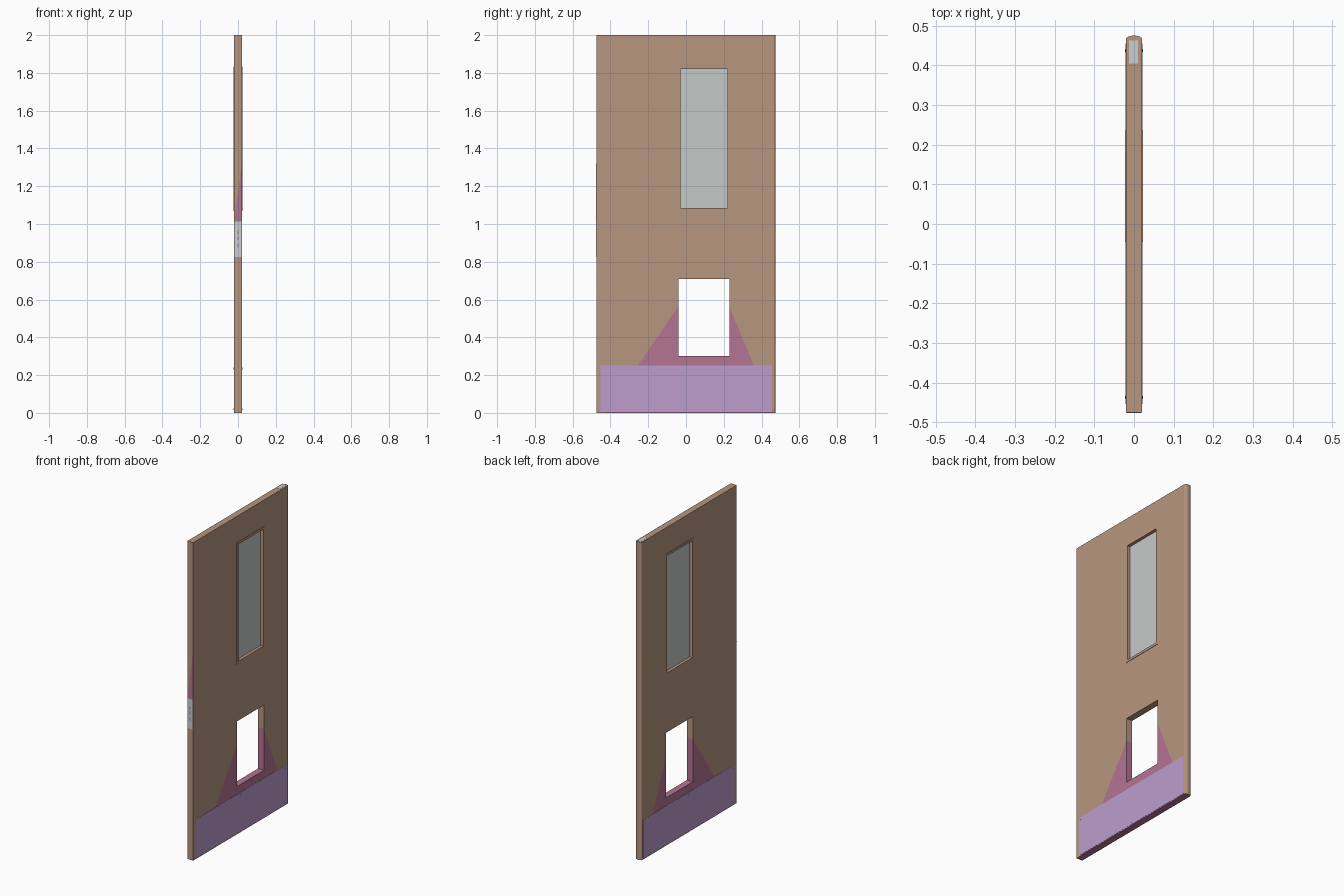
import bpy, bmesh, math
from mathutils import Vector

if "Cube" in bpy.data.objects:
    bpy.data.objects.remove(bpy.data.objects["Cube"])

T = 0.0205                      # half thickness of the door leaf
Y0, Y1, H = -0.475, 0.465, 2.0  # leaf extents
HOLE = (-0.04, 0.23, 0.30, 0.71)
GLASS = (-0.03, 0.22, 1.085, 1.82)


def material(name, rgb):
    m = bpy.data.materials.new(name)
    m.diffuse_color = (*rgb, 1)
    m.use_nodes = True
    m.node_tree.nodes["Principled BSDF"].inputs["Base Color"].default_value = m.diffuse_color
    return m


WOOD = material("tan wood", (0.475, 0.305, 0.213))
PINK = material("dusty pink", (0.46, 0.172, 0.295))
LILAC = material("lilac", (0.51, 0.337, 0.61))
PANE = material("pale grey glass", (0.56, 0.585, 0.575))
STEEL = material("light metal", (0.60, 0.63, 0.65))


def finish(name, bm, *mats):
    bmesh.ops.recalc_face_normals(bm, faces=bm.faces)
    me = bpy.data.meshes.new(name)
    bm.to_mesh(me)
    bm.free()
    for m in mats:
        me.materials.append(m)
    ob = bpy.data.objects.new(name, me)
    bpy.context.collection.objects.link(ob)
    return ob


def prism(name, points, offset, mat):
    """Extrude a flat outline along an offset."""
    bm = bmesh.new()
    f = bm.faces.new([bm.verts.new(p) for p in points])
    r = bmesh.ops.extrude_face_region(bm, geom=[f], use_keep_orig=True)
    vs = [v for v in r["geom"] if isinstance(v, bmesh.types.BMVert)]
    bmesh.ops.translate(bm, verts=vs, vec=offset)
    return finish(name, bm, mat)


def box(name, x0, x1, y0, y1, z0, z1, mat):
    pts = [(x0, y0, z0), (x1, y0, z0), (x1, y1, z0), (x0, y1, z0)]
    return prism(name, pts, (0, 0, z1 - z0), mat)


def sheet(ys, zs, skip):
    """Grid of quads in the y-z plane without the cells inside an opening."""
    bm = bmesh.new()
    v = [[bm.verts.new((-T, y, z)) for z in zs] for y in ys]
    for i in range(len(ys) - 1):
        for j in range(len(zs) - 1):
            cy, cz = (ys[i] + ys[i + 1]) / 2, (zs[j] + zs[j + 1]) / 2
            if not any(a < cy < b and c < cz < d for a, b, c, d in skip):
                bm.faces.new((v[i][j], v[i + 1][j], v[i + 1][j + 1], v[i][j + 1]))
    return bm


# Door leaf with two openings and a painted flare around the lower one
bm = sheet([Y0, -0.04, -0.03, 0.22, 0.23, Y1],
           [0, 0.30, 0.71, 1.085, 1.82, H], [HOLE, GLASS])
FLARE = [((-0.255, 0.25), (-0.04, 0.565)), ((0.36, 0.25), (0.23, 0.56))]
for (ya, za), (yb, zb) in FLARE:
    bmesh.ops.bisect_plane(bm, geom=bm.verts[:] + bm.edges[:] + bm.faces[:],
                           plane_co=(0, ya, za), plane_no=(0, zb - za, ya - yb))
r = bmesh.ops.extrude_face_region(bm, geom=bm.faces[:], use_keep_orig=True)
bmesh.ops.translate(bm, vec=(2 * T, 0, 0),
                    verts=[v for v in r["geom"] if isinstance(v, bmesh.types.BMVert)])


def edge_y(line, z):
    (ya, za), (yb, zb) = line
    return ya + (yb - ya) * (z - za) / (zb - za)


for f in bm.faces:
    c = f.calc_center_median()
    inside = edge_y(FLARE[0], c.z) - 1e-4 < c.y < edge_y(FLARE[1], c.z) + 1e-4
    f.material_index = int(c.z < 0.001 or (c.z < 0.6 and inside))
finish("door_leaf", bm, WOOD, PINK)

# Rounded long edge
arc = [(T * math.cos(a), Y1 + 0.010 * math.sin(a), 0)
       for a in (math.pi * i / 12 for i in range(13))]
edge = prism("rounded_edge", arc, (0, 0, H), WOOD)
bpy.context.view_layer.objects.active = edge
edge.select_set(True)
bpy.ops.object.shade_smooth_by_angle(angle=math.radians(35))

# Glass pane in the upper opening
box("glass_pane", -0.004, 0.004, *GLASS, PANE)

# Window mouldings, kick plates and their screws on both faces
a, b, c, d = GLASS
w = 0.015
for s, side in ((-1, "left"), (1, "right")):
    x0, x1 = sorted((s * 0.010, s * 0.0230))
    for part, y0, y1, z0, z1 in (("bottom", a - w, b + w, c - w, c),
                                 ("top", a - w, b + w, d, d + w),
                                 ("front", a - w, a, c, d),
                                 ("back", b, b + w, c, d)):
        box(f"window_moulding_{part}_{side}", x0, x1, y0, y1, z0, z1, WOOD)
    x0, x1 = sorted((s * 0.020, s * 0.0217))
    box(f"kick_plate_{side}", x0, x1, -0.453, 0.455, 0.006, 0.25, LILAC)
    for y in (-0.437, 0.0, 0.437):
        for z in (0.02, 0.235):
            ring = [(s * 0.021, y + 0.004 * math.cos(k * math.pi / 4),
                     z + 0.004 * math.sin(k * math.pi / 4)) for k in range(8)]
            prism(f"kick_plate_screw_{side}", ring, (s * 0.0015, 0, 0), LILAC)

# Lock plate, its slots and the painted wedge on the front edge
box("lock_plate", -0.019, 0.0175, Y0 - 0.0008, Y0, 0.825, 1.012, STEEL)
for z in (0.885, 0.925, 0.955):
    box("lock_slot", -0.003, 0.002, Y0 - 0.0014, Y0, z - 0.01, z + 0.01, PINK)
prism("edge_wedge", [(-T, Y0, 1.012), (T, Y0, 1.012), (T, Y0, 1.32)],
      (0, -0.0006, 0), PINK)

# Closer plate let into the top edge
box("top_plate", -0.012, 0.010, 0.405, 0.463, H - 0.001, H + 0.0006, STEEL)
